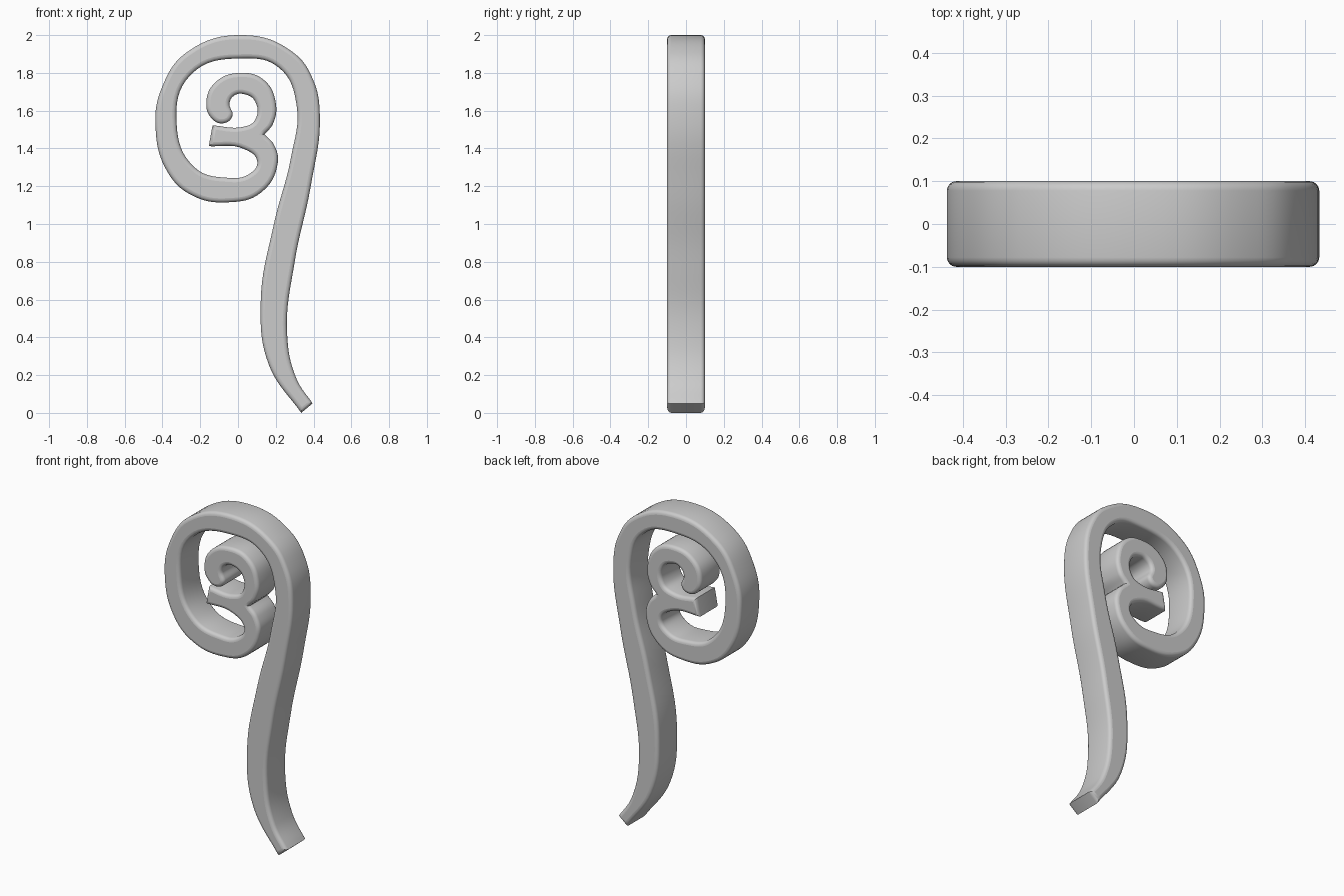
import bpy
import math

cube = bpy.data.objects.get("Cube")
if cube:
    bpy.data.objects.remove(cube, do_unlink=True)

THICKNESS = 0.2
ROUNDING = 0.022

# Outline runs (x, z); every run starts on a sharp corner and flows smoothly to the next run.
tip_end = [(0.335, 0)]
outer_sweep = [
    (0.395, 0.05), (0.31, 0.18), (0.26, 0.42), (0.30, 0.8), (0.385, 1.2),
    (0.433, 1.58), (0.395, 1.77), (0.29, 1.91), (0.03, 2), (-0.27, 1.91),
    (-0.40, 1.73), (-0.437, 1.52), (-0.37, 1.27), (-0.24, 1.15), (-0.05, 1.115),
    (0.12, 1.165), (0.21, 1.32), (0.19, 1.42),
]
upper_hook = [
    (0.14, 1.475), (0.185, 1.53), (0.2, 1.64), (0.14, 1.76), (0.02, 1.8),
    (-0.12, 1.75), (-0.168, 1.64), (-0.14, 1.56), (-0.08, 1.533), (-0.03, 1.57),
    (-0.045, 1.64), (-0.02, 1.68), (0.03, 1.688), (0.09, 1.65), (0.09, 1.55),
    (0.03, 1.515),
]
bar_end = [(-0.135, 1.522)]
inner_sweep = [
    (-0.155, 1.412), (0.03, 1.398), (0.102, 1.33), (0.06, 1.265), (-0.06, 1.245),
    (-0.23, 1.3), (-0.325, 1.53), (-0.25, 1.79), (0.03, 1.877), (0.22, 1.825),
    (0.31, 1.63), (0.28, 1.35), (0.19, 1), (0.12, 0.58), (0.165, 0.25),
]


def scroll_outline(runs):
    """Closed filled curve: each run's first point is a corner, the rest are smooth."""
    curve = bpy.data.curves.new("scroll_outline", "CURVE")
    curve.dimensions = "2D"
    curve.fill_mode = "BOTH"
    curve.resolution_u = 8
    spline = curve.splines.new("BEZIER")
    spline.use_cyclic_u = True
    points = [(p, i == 0) for run in runs for i, p in enumerate(run)]
    spline.bezier_points.add(len(points) - 1)
    for knot, ((x, z), corner) in zip(spline.bezier_points, points):
        knot.co = (x, z, 0)
        kind = "VECTOR" if corner else "AUTO"
        knot.handle_left_type = knot.handle_right_type = kind
    return curve


# Solid scroll with rounded rims
curve = scroll_outline([tip_end, outer_sweep, upper_hook, bar_end, inner_sweep])
curve.extrude = THICKNESS / 2 - ROUNDING
curve.bevel_depth = ROUNDING
curve.bevel_resolution = 3
curve.offset = -ROUNDING

scroll = bpy.data.objects.new("scroll_ornament", curve)
bpy.context.collection.objects.link(scroll)
scroll.rotation_euler.x = math.radians(90)

# Turn into a mesh standing upright
bpy.ops.object.select_all(action="DESELECT")
scroll.select_set(True)
bpy.context.view_layer.objects.active = scroll
bpy.ops.object.convert(target="MESH")
bpy.ops.object.transform_apply(location=False, rotation=True, scale=False)
bpy.ops.object.shade_smooth_by_angle(angle=math.radians(35))
